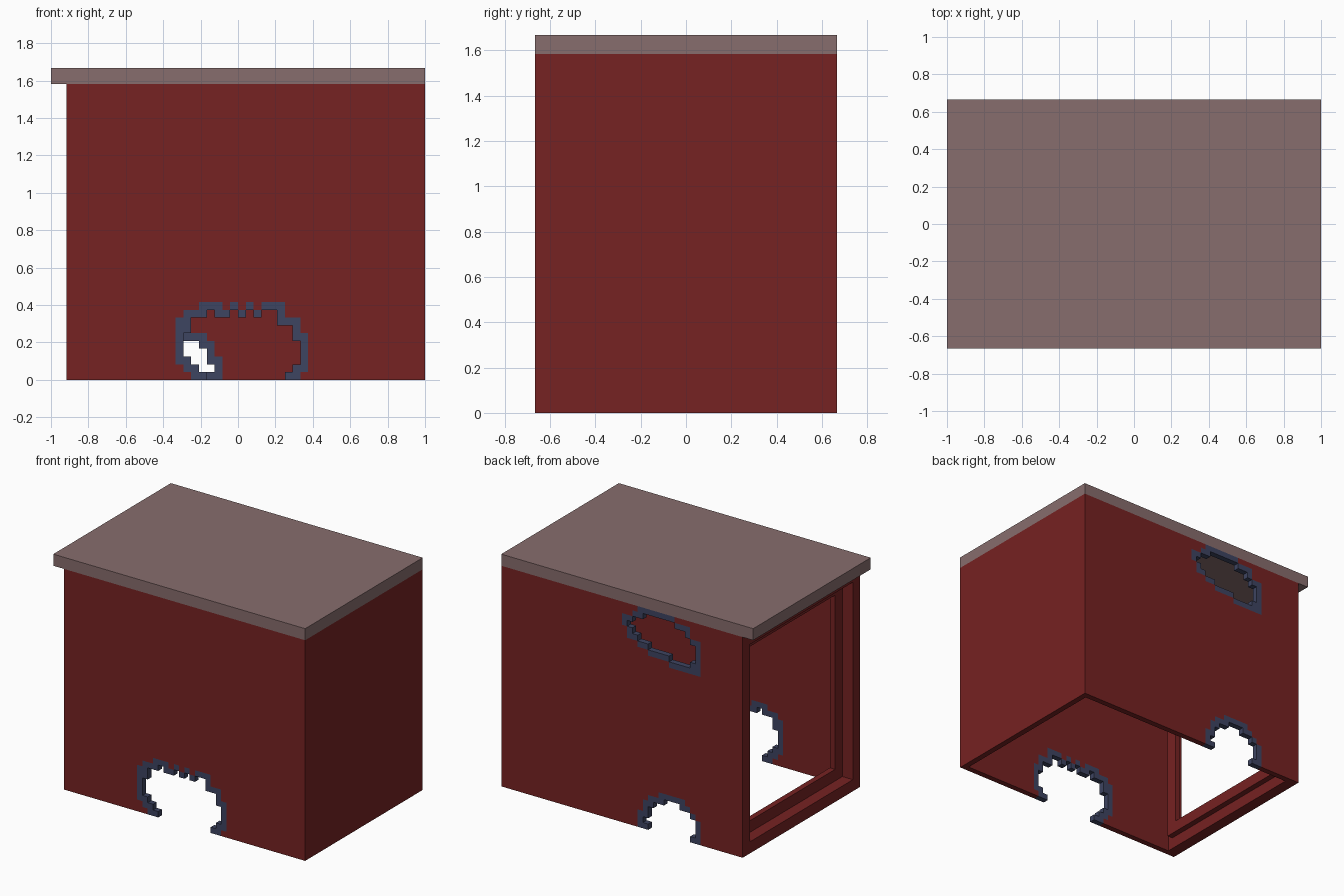
import bpy, bmesh

if "Cube" in bpy.data.objects:
    bpy.data.objects.remove(bpy.data.objects["Cube"])

U = 1 / 24  # one grid cell


def material(name, rgb):
    m = bpy.data.materials.new(name)
    m.diffuse_color = (*rgb, 1)
    m.use_nodes = True
    m.node_tree.nodes["Principled BSDF"].inputs["Base Color"].default_value = m.diffuse_color
    return m


RED = material("dark red", (0.181, 0.016, 0.016))
ROOF = material("dusty brown", (0.242, 0.153, 0.153))
BLUE = material("slate blue", (0.048, 0.058, 0.119))


def finish(name, bm, mats):
    bmesh.ops.remove_doubles(bm, verts=bm.verts, dist=1e-5)
    bmesh.ops.recalc_face_normals(bm, faces=bm.faces)
    me = bpy.data.meshes.new(name)
    bm.to_mesh(me)
    bm.free()
    for m in mats:
        me.materials.append(m)
    ob = bpy.data.objects.new(name, me)
    bpy.context.collection.objects.link(ob)


def quad(bm, pts, mat=0):
    f = bm.faces.new([bm.verts.new([c * U for c in p]) for p in pts])
    f.material_index = mat


def box(name, lo, hi, mat):
    bm = bmesh.new()
    bmesh.ops.create_cube(bm, size=1)
    for v in bm.verts:
        v.co = [(lo[i] if v.co[i] < 0 else hi[i]) * U for i in range(3)]
    finish(name, bm, [mat])


def inside(rows, x, z):
    return any(a <= x < b for a, b in rows.get(z, []))


def panel(name, y0, y1, xs, zs, holes, rims):
    """Wall on a grid of lines, leaving out hole cells and colouring rim cells."""
    bm = bmesh.new()

    def solid(i, k):
        return (0 <= i < len(xs) - 1 and 0 <= k < len(zs) - 1
                and not inside(holes, xs[i], zs[k]))

    for i in range(len(xs) - 1):
        for k in range(len(zs) - 1):
            if not solid(i, k):
                continue
            a, b, c, d = xs[i], xs[i + 1], zs[k], zs[k + 1]
            m = 1 if inside(rims, a, c) else 0
            for y in (y0, y1):
                quad(bm, [(a, y, c), (b, y, c), (b, y, d), (a, y, d)], m)
            for di, x in ((-1, a), (1, b)):
                if not solid(i + di, k):
                    quad(bm, [(x, y0, c), (x, y1, c), (x, y1, d), (x, y0, d)], m)
            for dk, z in ((-1, c), (1, d)):
                if not solid(i, k + dk):
                    quad(bm, [(a, y0, z), (b, y0, z), (b, y1, z), (a, y1, z)], m)
    finish(name, bm, [RED, BLUE])


def frame(name, x0, x1, outer, inner):
    """Rectangular frame in the y-z plane; outer and inner are (half width, z low, z high)."""
    def ring(r):
        w, a, b = r
        return [(-w, a), (w, a), (w, b), (-w, b)]

    bm = bmesh.new()
    o, n = ring(outer), ring(inner)
    for k in range(4):
        j = (k + 1) % 4
        for x in (x0, x1):
            quad(bm, [(x, *o[k]), (x, *o[j]), (x, *n[j]), (x, *n[k])])
        for r in (o, n):
            quad(bm, [(x0, *r[k]), (x0, *r[j]), (x1, *r[j]), (x1, *r[k])])
    finish(name, bm, [RED])


# front wall with a ragged hole at the ground: row -> x spans
front_hole = {0: [(-4, 6)], 1: [(-5, 7)], 2: [(-6, 8)], 3: [(-7, 8)], 4: [(-7, 8)],
              5: [(-7, 7)], 6: [(-6, 7)], 7: [(-6, 5)],
              8: [(-4, -3), (-1, 0), (1, 2), (3, 5)]}
front_rim = {0: [(-6, 8)], 1: [(-7, 9)], 2: [(-8, 9)], 3: [(-8, 9)], 4: [(-8, 9)],
             5: [(-8, 9)], 6: [(-8, 8)], 7: [(-8, 8)], 8: [(-7, 6)],
             9: [(-5, -2), (-1, 0), (1, 2), (3, 6)]}
panel("front_wall", -16, -15, [-22, *range(-8, 10), 24], [*range(0, 11), 38],
      front_hole, front_rim)

# back wall with a small hole at the ground and another under the roof
back_hole = {0: [(-12, -4)], 1: [(-13, -3)], 2: [(-13, -4)], 3: [(-13, -4)],
             4: [(-12, -5)], 5: [(-10, -7)],
             30: [(-12, -8)], 31: [(-13, -4)], 32: [(-13, -2)], 33: [(-13, -1)],
             34: [(-12, 0)], 35: [(-11, -1)], 36: [(-9, -3)]}
back_rim = {0: [(-14, -2)], 1: [(-14, -2)], 2: [(-14, -2)], 3: [(-14, -3)],
            4: [(-13, -3)], 5: [(-12, -4)], 6: [(-11, -6)],
            29: [(-14, -8)], 30: [(-14, -4)], 31: [(-14, -2)], 32: [(-14, 0)],
            33: [(-14, 0)], 34: [(-14, 1)], 35: [(-12, 1)], 36: [(-12, -1)],
            37: [(-9, -2)]}
panel("back_wall", 15, 16, [-22, *range(-14, 2), 24], [*range(0, 8), *range(29, 39)],
      back_hole, back_rim)

# closed right end
box("right_wall", (23, -15, 0), (24, 15, 38), RED)

# open left end: outer frame and recessed inner frame
frame("outer_door_frame", -22, -20, (15, 0, 38), (14, 2, 36))
frame("inner_door_frame", -20, -19, (14, 2, 36), (12, 4, 34))

# flat roof slab overhanging the left end
box("roof", (-24, -16, 38), (24, 16, 40), ROOF)
